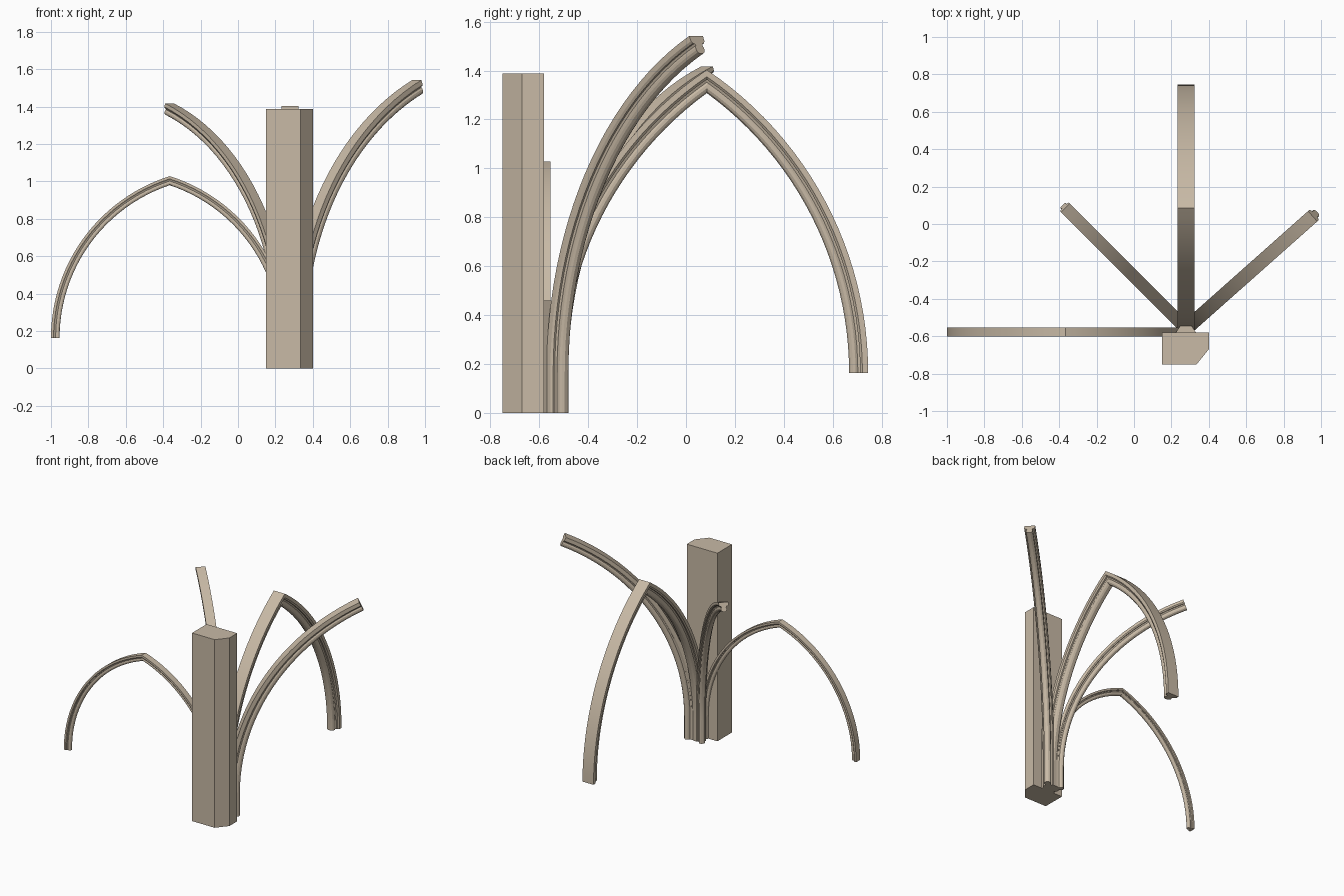
import bpy, bmesh, math
from mathutils import Vector

if "Cube" in bpy.data.objects:
    bpy.data.objects.remove(bpy.data.objects["Cube"])

stone = bpy.data.materials.new("warm_stone")
stone.diffuse_color = (0.58, 0.49, 0.38, 1)
stone.use_nodes = True
stone.node_tree.nodes["Principled BSDF"].inputs["Base Color"].default_value = stone.diffuse_color

# half of the moulded rib section: (fraction of half width, fraction of depth)
HALF = [(1, 0), (1, .30), (.82, .42), (.58, .42), (.48, .54),
        (.60, .66), (.60, .80), (.48, .92), (.22, 1)]
SECTION = HALF + [(-u, v) for u, v in reversed(HALF)]
SPRING = 0.163
STEPS = 24


def finish(name, bm, smooth=False):
    bmesh.ops.recalc_face_normals(bm, faces=bm.faces)
    mesh = bpy.data.meshes.new(name)
    bm.to_mesh(mesh)
    bm.free()
    obj = bpy.data.objects.new(name, mesh)
    bpy.context.collection.objects.link(obj)
    mesh.materials.append(stone)
    if smooth:
        bpy.ops.object.select_all(action='DESELECT')
        obj.select_set(True)
        bpy.context.view_layer.objects.active = obj
        bpy.ops.object.shade_smooth_by_angle(angle=math.radians(20))
    return obj


def prism(name, outline, height):
    bm = bmesh.new()
    face = bm.faces.new([bm.verts.new((x, y, 0)) for x, y in outline])
    ext = bmesh.ops.extrude_face_region(bm, geom=[face])
    top = [v for v in ext["geom"] if isinstance(v, bmesh.types.BMVert)]
    bmesh.ops.translate(bm, verts=top, vec=(0, 0, height))
    return finish(name, bm)


def rib(name, origin, angle, span, radius, half_width, depth, full=False):
    """Straight shaft, then an arc springing from it; full adds the far half."""
    along = Vector((math.cos(angle), math.sin(angle), 0))
    across = Vector((-along.y, along.x, 0))
    bm = bmesh.new()
    paths = []
    for u, v in SECTION:
        r = radius - v * depth
        # pointed arches meet on a vertical plane, half ribs end square
        end = math.acos((radius - span) / (r if full else radius))
        path = [(v * depth, 0)]
        for i in range(STEPS + 1):
            a = end * i / STEPS
            path.append((radius - r * math.cos(a), SPRING + r * math.sin(a)))
        if full:
            path += [(2 * span - s, z) for s, z in path[-2:0:-1]]
        paths.append([bm.verts.new(Vector((*origin, z)) + along * s + across * (u * half_width))
                      for s, z in path])
    n = len(paths)
    for k in range(n):
        a, b = paths[k], paths[(k + 1) % n]
        for i in range(len(a) - 1):
            bm.faces.new((a[i], b[i], b[i + 1], a[i + 1]))
    for i in (0, -1):
        bm.faces.new([p[i] for p in paths])
    return finish(name, bm, True)


# wall pier with one chamfered corner, and the low core behind the shafts
prism("pier", [(.15, -.75), (.335, -.75), (.40, -.67), (.40, -.58), (.15, -.58)], 1.387)
prism("shaft_core", [(.22, -.585), (.335, -.585), (.305, -.54), (.25, -.54)], .46)

# pointed arches
rib("transverse_arch", (.278, -.575), math.pi / 2, .66, 1.495, .045, .078, True)
rib("wall_arch", (.27, -.578), math.pi, .635, .907, .0235, .046, True)

# diagonal half ribs
rib("right_diagonal_rib", (.297, -.543), math.radians(41.6), .88, 1.52, .037, .08)
rib("left_diagonal_rib", (.256, -.536), math.radians(135), .88, 1.334, .033, .065)
